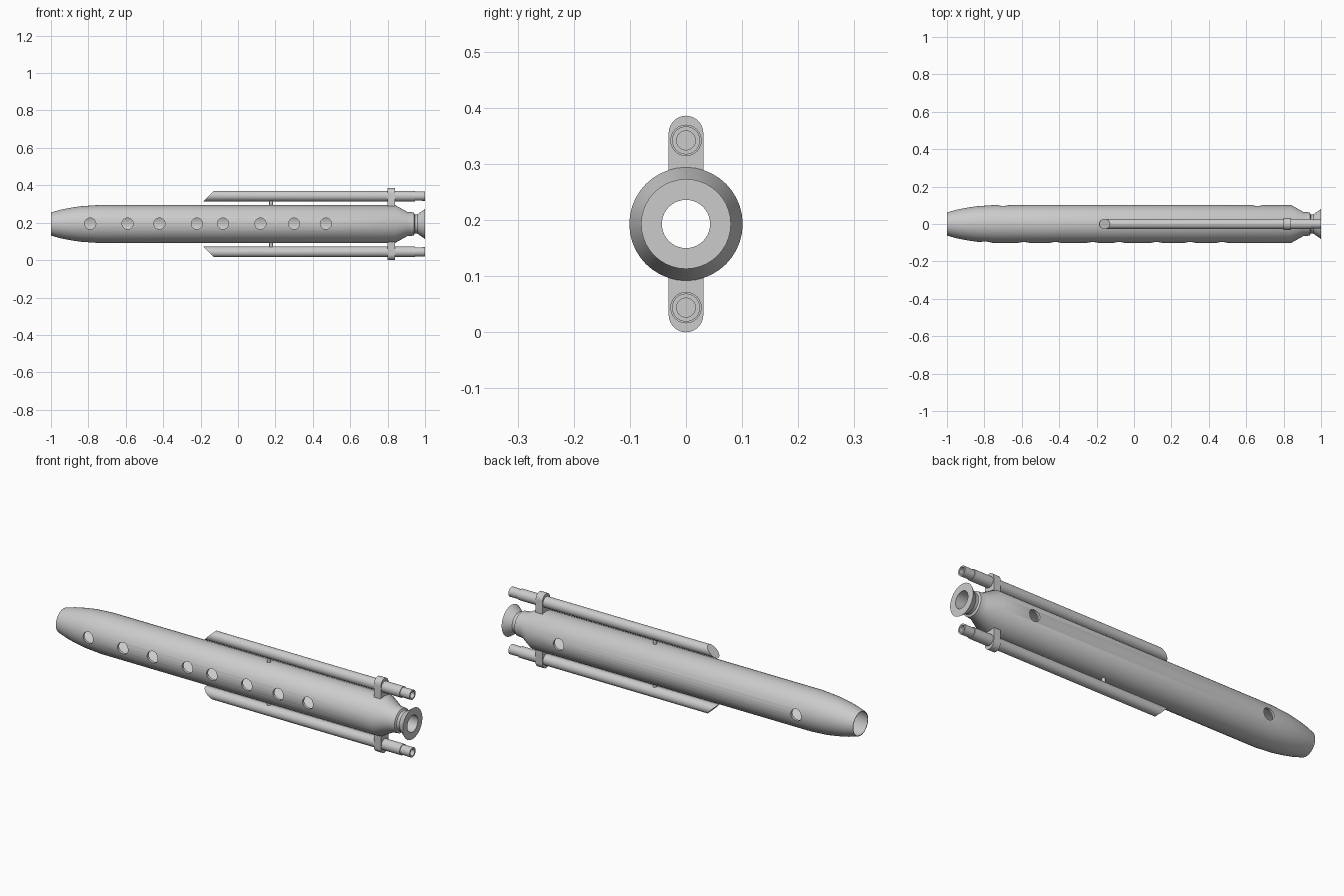
import bpy, bmesh
from math import sin, cos, pi, radians
from mathutils import Matrix

cube = bpy.data.objects.get("Cube")
if cube:
    bpy.data.objects.remove(cube)

AXIS = 0.193      # height of the main tube
OFFSET = 0.149    # distance from main tube to each side tube

grey = bpy.data.materials.new("plain_grey")
grey.use_nodes = True
grey.diffuse_color = (0.6, 0.6, 0.6, 1)
grey.node_tree.nodes["Principled BSDF"].inputs["Base Color"].default_value = (0.6, 0.6, 0.6, 1)


def finish(name, bm):
    bmesh.ops.recalc_face_normals(bm, faces=bm.faces)
    mesh = bpy.data.meshes.new(name)
    bm.to_mesh(mesh)
    bm.free()
    mesh.materials.append(grey)
    obj = bpy.data.objects.new(name, mesh)
    bpy.context.collection.objects.link(obj)
    return obj


def smooth(obj):
    bpy.ops.object.select_all(action='DESELECT')
    obj.select_set(True)
    bpy.context.view_layer.objects.active = obj
    bpy.ops.object.shade_smooth_by_angle(angle=radians(30))


def revolve(profile, z, sides, closed):
    """Turn (x, radius) points about a line along x; closed joins last to first."""
    bm = bmesh.new()
    rings = [[bm.verts.new((x, r * cos(2 * pi * i / sides), z + r * sin(2 * pi * i / sides)))
              for i in range(sides)] for x, r in profile]
    pairs = list(zip(rings, rings[1:]))
    if closed:
        pairs.append((rings[-1], rings[0]))
    else:
        bm.faces.new(rings[0])
        bm.faces.new(rings[-1])
    for a, b in pairs:
        for i in range(sides):
            j = (i + 1) % sides
            bm.faces.new((a[i], a[j], b[j], b[i]))
    return bm, rings


# Main hollow tube: outer wall, flared mouth, then back along the bore
outer = [(-1, .062), (-.95, .076), (-.9, .086), (-.84, .095), (-.75, .101), (.84, .101),
         (.905, .065), (.94, .062), (.945, .052), (.96, .052), (1, .08)]
inner = [(1, .043), (.9, .043), (.83, .088), (-.75, .088), (-.84, .085), (-.9, .079),
         (-.95, .071), (-1, .059)]
body = finish("main_tube", revolve(outer + inner, AXIS, 40, True)[0])

# Round finger holes: eight in front, two behind
cut = bmesh.new()
front_holes = [-.79, -.59, -.42, -.22, -.08, .12, .30, .47]
back_holes = [-.70, .66]
for side, places in ((-1, front_holes), (1, back_holes)):
    for x in places:
        bmesh.ops.create_cone(cut, cap_ends=True, segments=24, radius1=.03, radius2=.03, depth=.1,
                              matrix=Matrix.Translation((x, side * .1, AXIS + .002))
                              @ Matrix.Rotation(pi / 2, 4, 'X'))
cutter = finish("hole_cutter", cut)
cutter.hide_render = True
mod = body.modifiers.new("holes", 'BOOLEAN')
mod.operation = 'DIFFERENCE'
mod.solver = 'EXACT'
mod.object = cutter
bpy.context.view_layer.objects.active = body
bpy.ops.object.modifier_apply(modifier=mod.name)
bpy.data.objects.remove(cutter)
smooth(body)

# Side tubes with their brackets and posts, above and below
for name, s in (("upper", 1), ("lower", -1)):
    zc = AXIS + s * OFFSET

    # Tube with a slanted solid end and a stepped, drilled nozzle
    bm, rings = revolve([(-.157, .028), (.945, .028), (.945, .024), (1, .025),
                         (1, .017), (.9, .017)], zc, 24, False)
    for v in rings[0]:
        v.co.x += s * (v.co.z - zc)
    smooth(finish(name + "_side_tube", bm))

    # Bracket plate with a rounded outer end
    bm = bmesh.new()
    w = .031
    outline = [(-w, .09), (w, .09)]
    outline += [(w * cos(pi * i / 12), .162 + w * sin(pi * i / 12)) for i in range(13)]
    face = bm.faces.new([bm.verts.new((.80, y, AXIS + s * d)) for y, d in outline])
    grown = bmesh.ops.extrude_face_region(bm, geom=[face])
    bmesh.ops.translate(bm, vec=(.04, 0, 0),
                        verts=[e for e in grown["geom"] if isinstance(e, bmesh.types.BMVert)])
    smooth(finish(name + "_bracket", bm))

    # Small support post
    bm = bmesh.new()
    bmesh.ops.create_cone(bm, cap_ends=True, segments=16, radius1=.01, radius2=.01, depth=.04,
                          matrix=Matrix.Translation((.177, 0, AXIS + s * .113)))
    smooth(finish(name + "_post", bm))
